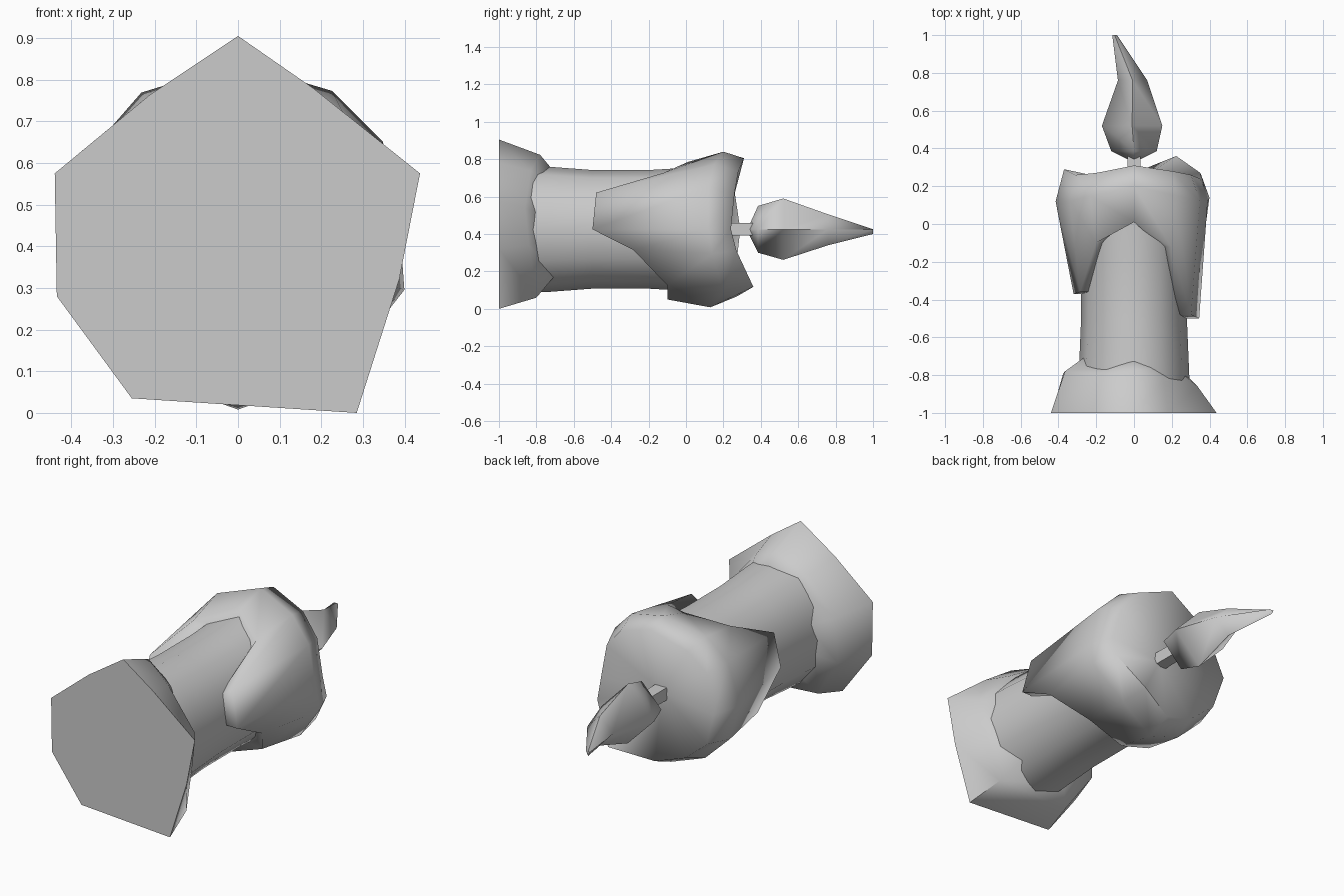
import bpy, bmesh, math

if "Cube" in bpy.data.objects:
    bpy.data.objects.remove(bpy.data.objects["Cube"])

CZ = 0.425  # height of the candle axis, which runs along y


def loft(name, rings, start_cap=True, end_cap=True, angle=50):
    """Skin a list of equal-length vertex rings running along y."""
    bm = bmesh.new()
    loops = [[bm.verts.new(p) for p in ring] for ring in rings]
    n = len(loops[0])
    for a, b in zip(loops, loops[1:]):
        for i in range(n):
            j = (i + 1) % n
            bm.faces.new((a[i], a[j], b[j], b[i]))
    if start_cap:
        bm.faces.new(loops[0])
    if end_cap:
        bm.faces.new(loops[-1])
    bmesh.ops.remove_doubles(bm, verts=bm.verts, dist=0.0005)
    bmesh.ops.recalc_face_normals(bm, faces=bm.faces)
    me = bpy.data.meshes.new(name)
    bm.to_mesh(me)
    bm.free()
    ob = bpy.data.objects.new(name, me)
    bpy.context.collection.objects.link(ob)
    bpy.ops.object.select_all(action='DESELECT')
    ob.select_set(True)
    bpy.context.view_layer.objects.active = ob
    bpy.ops.object.shade_smooth_by_angle(angle=math.radians(angle))
    return ob


# Candle body: slightly waisted oval column
def oval(rx, rz, y, n=12):
    return [(rx * math.cos(i * math.tau / n), y, CZ + rz * math.sin(i * math.tau / n))
            for i in range(n)]


loft("candle_body", [oval(0.30, 0.34, -0.98), oval(0.29, 0.335, -0.74),
                     oval(0.28, 0.317, -0.5), oval(0.28, 0.317, -0.2),
                     oval(0.29, 0.335, 0.1)])

# Melted top: drips, bulge, uneven rim and shallow hollow, counted from +x upwards
angles = [0, 33, 57, 90, 124, 147, 180, 210, 240, 270, 306, 342]


def polar(radii, ys):
    radii = radii if isinstance(radii, list) else [radii] * 12
    ys = ys if isinstance(ys, list) else [ys] * 12
    return [(r * math.cos(math.radians(a)), y, CZ + r * math.sin(math.radians(a)))
            for a, r, y in zip(angles, radii, ys)]


drip_y = [-0.50, -0.48, -0.12, 0.01, -0.10, -0.36, -0.37, -0.18, -0.10, -0.10, -0.10, -0.28]
drip_r = [0.345, 0.36, 0.36, 0.36, 0.36, 0.34, 0.32, 0.36, 0.37, 0.375, 0.37, 0.36]
bulge_r = [0.39, 0.415, 0.415, 0.415, 0.415, 0.405, 0.415, 0.405, 0.40, 0.417, 0.41, 0.42]
bulge_y = [0.12, 0.12, 0.15, 0.20, 0.15, 0.12, 0.12, 0.12, 0.12, 0.13, 0.20, 0.14]
rim_y = [0.24, 0.26, 0.28, 0.31, 0.27, 0.26, 0.29, 0.27, 0.25, 0.27, 0.36, 0.27]
rim_r = [0.35, 0.36, 0.37, 0.38, 0.36, 0.37, 0.37, 0.365, 0.35, 0.36, 0.38, 0.37]
loft("melted_top", [polar(0.27, drip_y), polar(drip_r, drip_y),
                    polar(bulge_r, bulge_y), polar(rim_r, rim_y),
                    polar(0.0, 0.21)], start_cap=False, end_cap=False, angle=88)

# Wax pool at the foot: irregular polygon flaring out to the flat base
foot = [(0, 0.905), (0.18, 0.78), (0.437, 0.575), (0.387, 0.32), (0.285, 0.0),
        (-0.255, 0.035), (-0.435, 0.28), (-0.44, 0.575), (-0.21, 0.765)]
mid_s = [0.83, 0.88, 0.77, 0.80, 0.86, 0.89, 0.86, 0.83, 0.92]
mid_y = [-0.78, -0.83, -0.86, -0.84, -0.80, -0.83, -0.79, -0.78, -0.80]
top_s = [0.68, 0.74, 0.58, 0.66, 0.58, 0.65, 0.60, 0.58, 0.74]
top_y = [-0.72, -0.75, -0.79, -0.78, -0.70, -0.77, -0.74, -0.70, -0.76]


def scaled(scales, ys):
    return [(x * s, y, CZ + (z - CZ) * s) for (x, z), s, y in zip(foot, scales, ys)]


loft("wax_base", [scaled([1] * 9, [-1] * 9), scaled(mid_s, mid_y), scaled(top_s, top_y)],
     angle=72)


# Wick: thin square post
def square(h, y):
    return [(h, y, CZ - h), (h, y, CZ + h), (-h, y, CZ + h), (-h, y, CZ - h)]


loft("wick", [square(0.035, 0.15), square(0.033, 0.38)], angle=30)


# Flame: four-sided teardrop bending to one side
def diamond(left, right, low, high, y):
    mx = (left + right) / 2
    return [(right, y, CZ), (mx, y, high), (left, y, CZ), (mx, y, low)]


loft("flame", [diamond(-0.02, 0.02, 0.40, 0.44, 0.335),
               diamond(-0.12, 0.12, 0.30, 0.55, 0.385),
               diamond(-0.17, 0.15, 0.262, 0.59, 0.52),
               diamond(-0.085, 0.07, 0.34, 0.505, 0.76),
               diamond(-0.115, -0.09, 0.40, 0.425, 1.0)], angle=85)
